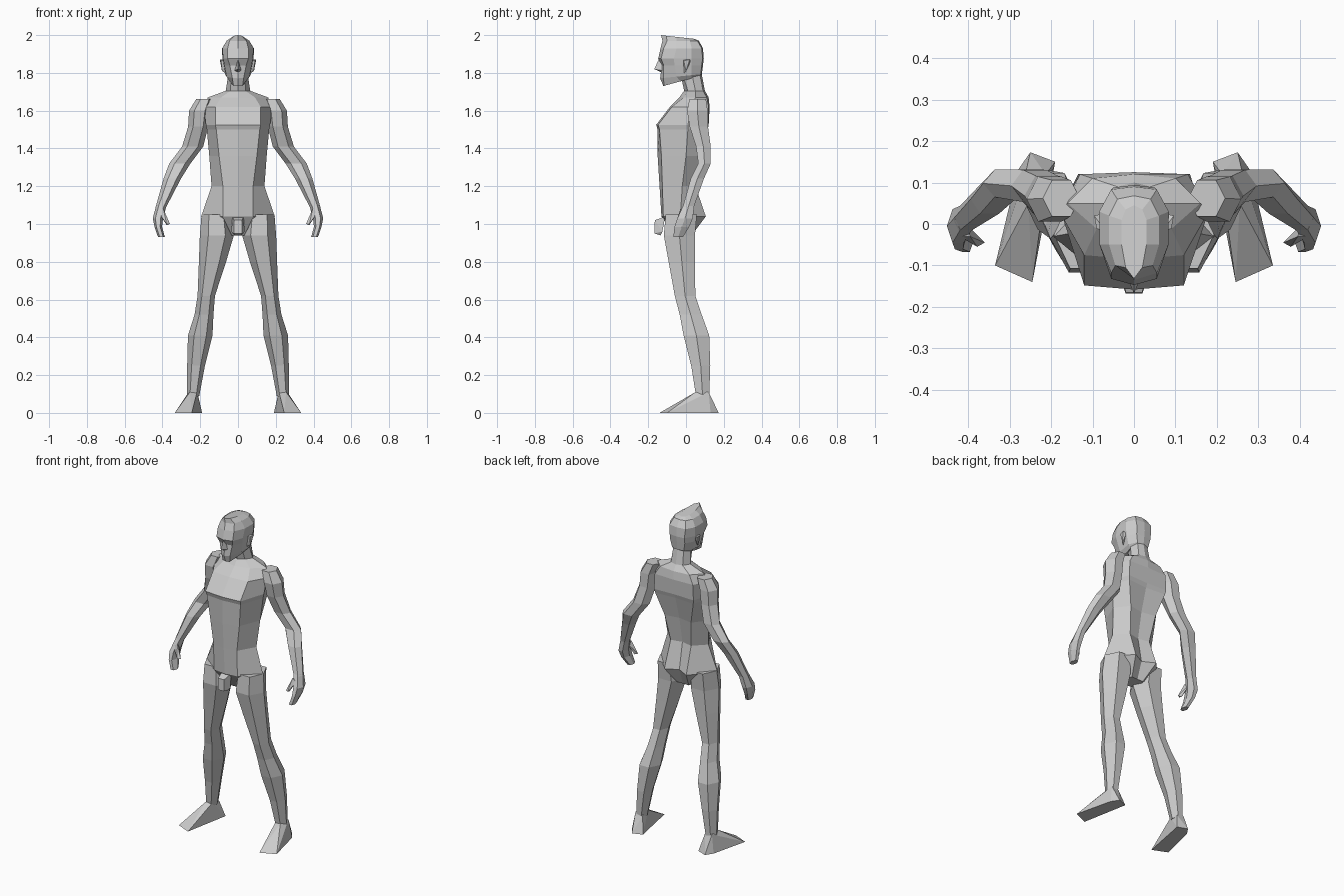
import bpy, bmesh
from math import sin, cos, pi


def finish(name, bm, mirror=False):
    bmesh.ops.recalc_face_normals(bm, faces=bm.faces)
    me = bpy.data.meshes.new(name)
    bm.to_mesh(me)
    bm.free()
    ob = bpy.data.objects.new(name, me)
    bpy.context.collection.objects.link(ob)
    if mirror:
        ob.modifiers.new("Mirror", 'MIRROR').use_axis[0] = True
    return ob


def loft(name, rings, mirror=False):
    bm = bmesh.new()
    vs = [[bm.verts.new(p) for p in r] for r in rings]
    n = len(vs[0])
    for a, b in zip(vs, vs[1:]):
        for i in range(n):
            j = (i + 1) % n
            bm.faces.new((a[i], a[j], b[j], b[i]))
    bm.faces.new(vs[0])
    bm.faces.new(vs[-1])
    return finish(name, bm, mirror)


def body_ring(z, half, slope=0):
    # half outline from front centre to back centre, completed symmetrically
    full = half + [(-x, y) for x, y in half[-2:0:-1]]
    return [(x, y, z + slope * y) for x, y in full]


def limb(name, stations, sides=6):
    rings = [[(cx + a * cos(2 * pi * i / sides), cy + 1.12 * b * sin(2 * pi * i / sides), z)
              for i in range(sides)] for z, cx, cy, a, b in stations]
    return loft(name, rings, True)


def hull(name, points, mirror=False):
    bm = bmesh.new()
    for p in points:
        bm.verts.new(p)
    bmesh.ops.convex_hull(bm, input=bm.verts)
    return finish(name, bm, mirror)


# Torso and neck
loft("torso", [
    body_ring(0.94, [(0, -.06), (.03, -.06), (.06, -.02), (.04, .03), (0, .03)]),
    body_ring(1.04, [(0, -.13), (.08, -.12), (.195, -.03), (.075, .105), (0, .065)]),
    body_ring(1.20, [(0, -.14), (.08, -.125), (.14, -.02), (.07, .05), (0, .035)]),
    body_ring(1.36, [(0, -.15), (.10, -.13), (.152, 0), (.09, .08), (0, .065)]),
    body_ring(1.50, [(0, -.15), (.115, -.14), (.165, .01), (.13, .115), (0, .105)]),
    body_ring(1.525, [(0, -.158), (.12, -.148), (.17, .01), (.135, .12), (0, .115)]),
    body_ring(1.62, [(0, -.085), (.12, -.075), (.18, .03), (.13, .12), (0, .125)]),
    body_ring(1.67, [(0, -.035), (.09, -.012), (.16, .05), (.10, .11), (0, .12)]),
    body_ring(1.705, [(0, -.01), (.04, .01), (.065, .05), (.04, .09), (0, .10)]),
    body_ring(1.80, [(0, -.03), (.035, -.02), (.05, .03), (.035, .072), (0, .082)]),
])

# Head
loft("head", [
    body_ring(1.763, [(0, -.12), (.024, -.115), (.044, -.03), (.05, .03), (.035, .07), (0, .08)], .27),
    body_ring(1.785, [(0, -.137), (.03, -.12), (.06, -.05), (.067, .03), (.04, .078), (0, .084)], .1),
    body_ring(1.84, [(0, -.128), (.043, -.118), (.072, -.06), (.077, .03), (.05, .083), (0, .09)]),
    body_ring(1.875, [(0, -.147), (.055, -.132), (.078, -.065), (.083, .03), (.05, .088), (0, .094)]),
    body_ring(1.93, [(0, -.135), (.055, -.118), (.083, -.05), (.084, .03), (.055, .083), (0, .09)]),
    body_ring(1.97, [(0, -.125), (.045, -.10), (.06, -.05), (.06, .02), (.04, .06), (0, .068)]),
    body_ring(1.985, [(0, -.132), (.02, -.105), (.03, -.05), (.03, .01), (.02, .035), (0, .045)], -.11),
])

# Nose and ears
hull("nose", [(0, -.145, 1.87), (0, -.168, 1.82), (.018, -.125, 1.812),
              (-.018, -.125, 1.812), (0, -.12, 1.87), (0, -.135, 1.805)])
hull("ears", [(.07, -.01, 1.80), (.085, .0, 1.81), (.096, .02, 1.87), (.09, -.012, 1.865),
              (.07, -.015, 1.87), (.075, .025, 1.86)], True)

# Arms, hands and thumbs
limb("arms", [
    (1.663, .175, .062, .045, .045), (1.60, .203, .06, .056, .056),
    (1.515, .211, .068, .053, .05), (1.41, .24, .092, .056, .04),
    (1.32, .308, .098, .056, .034), (1.24, .348, .06, .046, .036),
    (1.09, .408, .012, .028, .03)])
limb("hands", [
    (1.10, .405, .015, .028, .03), (1.03, .424, -.005, .027, .042),
    (.985, .422, -.022, .02, .04), (.93, .405, -.042, .018, .026)])
hull("thumbs", [(.395, -.03, 1.08), (.42, -.03, 1.06), (.405, .0, 1.07),
                (.36, -.045, 1.0), (.378, -.055, 1.0), (.378, -.035, .995)], True)

# Legs
limb("legs", [
    (1.05, .115, -.025, .078, .085), (.94, .112, -.035, .09, .085),
    (.80, .135, -.022, .072, .072), (.62, .168, -.005, .046, .056),
    (.52, .18, .025, .05, .06), (.41, .2, .055, .065, .07),
    (.25, .222, .078, .047, .052), (.09, .238, .088, .033, .036)])

# Feet
hull("feet", [(.335, -.10, 0), (.245, -.14, 0), (.19, .15, 0), (.25, .173, 0), (.28, .13, 0),
              (.255, .05, .11), (.217, .06, .11), (.213, .12, .10), (.262, .12, .11)], True)

# Groin
hull("groin", [(s * x, y, z) for s in (-1, 1) for x, y, z in
               [(.02, -.165, 1.02), (.02, -.168, .95), (.02, -.135, .94),
                (.035, -.125, .96), (.03, -.11, 1.04)]])
